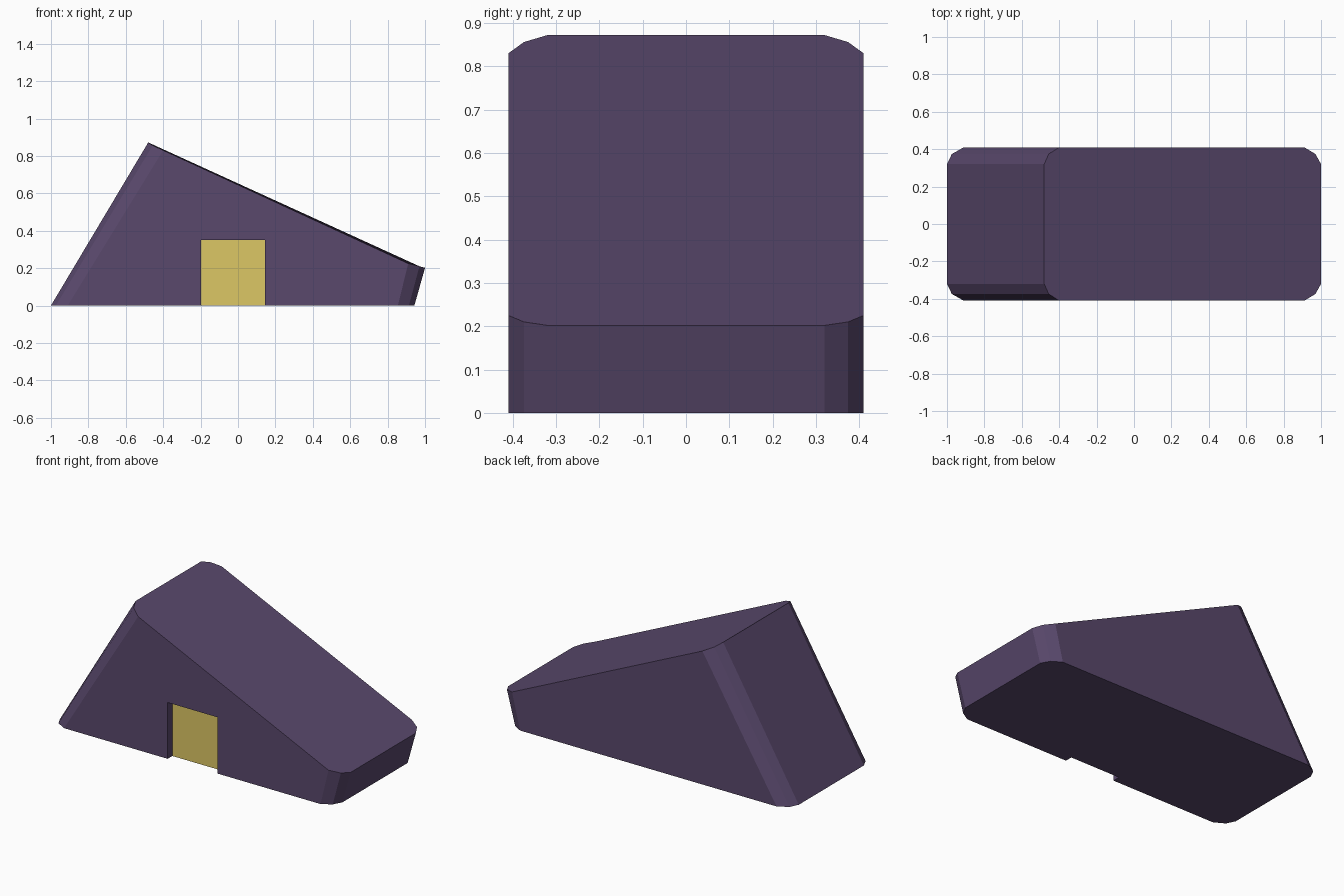
import bpy, bmesh

if "Cube" in bpy.data.objects:
    bpy.data.objects.remove(bpy.data.objects["Cube"])


def material(name, color):
    m = bpy.data.materials.new(name)
    m.diffuse_color = color
    m.use_nodes = True
    m.node_tree.nodes["Principled BSDF"].inputs["Base Color"].default_value = m.diffuse_color
    return m


shell_mat = material("dark_purple", (0.10, 0.065, 0.15, 1))
panel_mat = material("yellow", (0.72, 0.57, 0.13, 1))


def finish(bm, name):
    bmesh.ops.recalc_face_normals(bm, faces=bm.faces)
    mesh = bpy.data.meshes.new(name)
    bm.to_mesh(mesh)
    bm.free()
    mesh.materials.append(shell_mat)
    mesh.materials.append(panel_mat)
    obj = bpy.data.objects.new(name, mesh)
    bpy.context.collection.objects.link(obj)
    return obj


def ring(bm, half):
    """Mirror a half outline (back side, left to right) into a closed ring."""
    back = [bm.verts.new(p) for p in half]
    front = [bm.verts.new((x, -y, z)) for x, y, z in reversed(half)]
    return back + front


# Wedge body: rounded rectangle at the floor lofted to a sloping rounded top
bm = bmesh.new()
bottom = ring(bm, [(-1.0, 0.32, 0), (-0.974, 0.374, 0), (-0.91, 0.41, 0),
                   (0.855, 0.41, 0), (0.914, 0.374, 0), (0.943, 0.32, 0)])
top = ring(bm, [(-0.48, 0.32, 0.872), (-0.456, 0.374, 0.856), (-0.40, 0.41, 0.83),
                (0.91, 0.41, 0.225), (0.97, 0.374, 0.21), (1.0, 0.32, 0.202)])
bm.faces.new(bottom)
bm.faces.new(top)
n = len(bottom)
for i in range(n):
    j = (i + 1) % n
    bm.faces.new((bottom[i], bottom[j], top[j], top[i]))
body = finish(bm, "wedge_body")

# Recess cutter: its inner face carries the yellow panel colour
x0, x1, y0, y1, z0, z1 = -0.197, 0.145, -0.6, -0.364, -0.2, 0.35
bm = bmesh.new()
bmesh.ops.create_cube(bm, size=1)
for v in bm.verts:
    v.co = (x0 if v.co.x < 0 else x1, y0 if v.co.y < 0 else y1, z0 if v.co.z < 0 else z1)
for f in bm.faces:
    f.material_index = int(f.calc_center_median().y > y1 - 0.001)
cutter = finish(bm, "recess_cutter")
cutter.hide_render = True

cut = body.modifiers.new("recess", "BOOLEAN")
cut.operation = "DIFFERENCE"
cut.solver = "EXACT"
cut.object = cutter
bpy.context.view_layer.objects.active = body
bpy.ops.object.modifier_apply(modifier=cut.name)
bpy.data.objects.remove(cutter)
